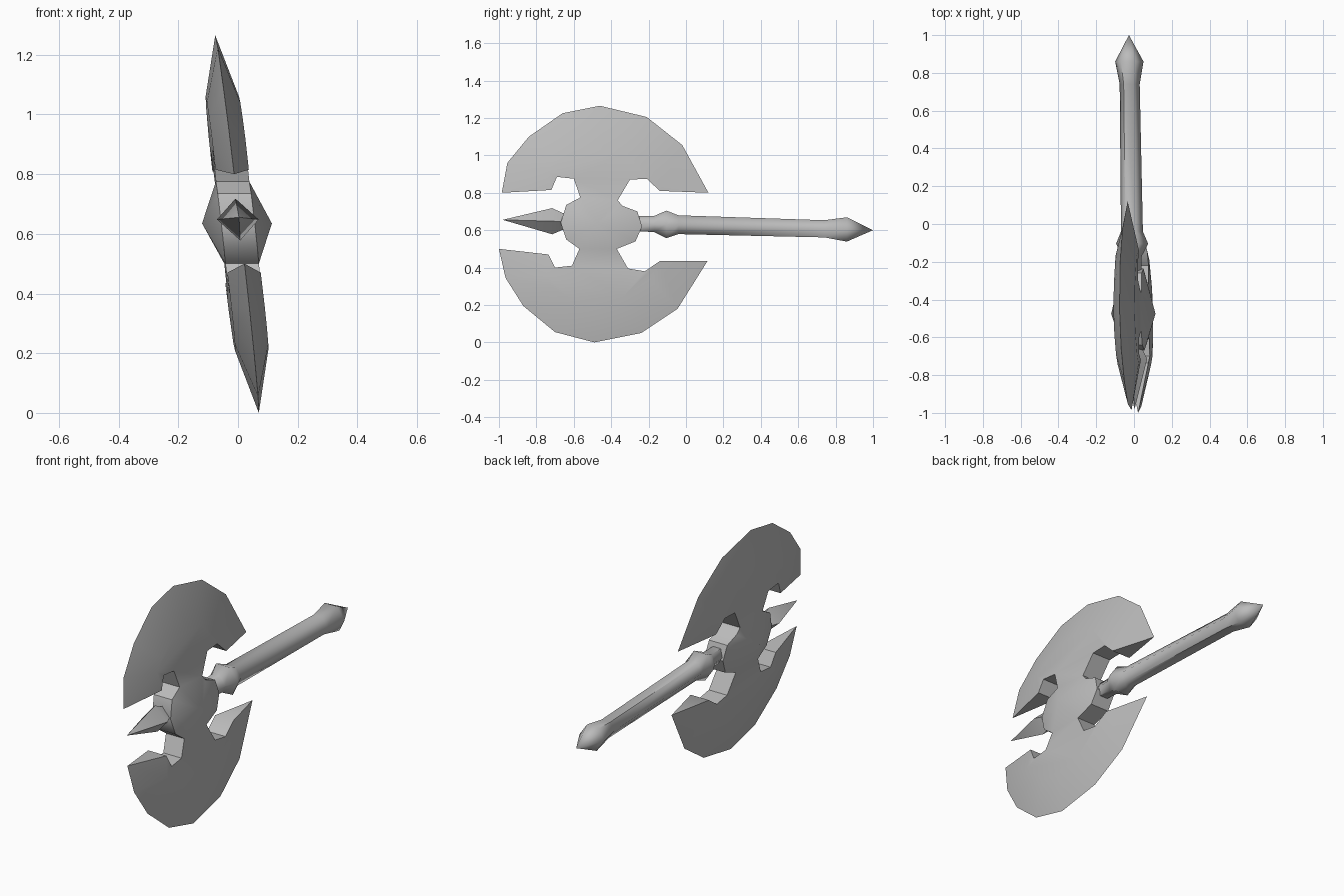
import bpy, bmesh, math

if "Cube" in bpy.data.objects:
    bpy.data.objects.remove(bpy.data.objects["Cube"], do_unlink=True)

# One plain grey for the whole weapon
GREY = (0.5, 0.5, 0.5, 1)
steel = bpy.data.materials.new("grey_steel")
steel.use_nodes = True
steel.diffuse_color = GREY
steel.node_tree.nodes["Principled BSDF"].inputs["Base Color"].default_value = GREY


def place(t, y, z):
    """Put a point at offset t from the slightly leaning blade plane."""
    return (t - 0.115 * (z - 0.628) - 0.0115 - 0.0185 * y, y, z)


def finish(name, bm, angle):
    bmesh.ops.remove_doubles(bm, verts=bm.verts, dist=0.0005)
    bmesh.ops.recalc_face_normals(bm, faces=bm.faces)
    mesh = bpy.data.meshes.new(name)
    bm.to_mesh(mesh)
    bm.free()
    mesh.materials.append(steel)
    obj = bpy.data.objects.new(name, mesh)
    bpy.context.collection.objects.link(obj)
    bpy.ops.object.select_all(action='DESELECT')
    obj.select_set(True)
    bpy.context.view_layer.objects.active = obj
    bpy.ops.object.shade_smooth_by_angle(angle=math.radians(angle))


def add_face(bm, points):
    bm.faces.new([bm.verts.new(place(*p)) for p in points])


def lift(points, t):
    return [(t, y, z) for y, z in points]


# Blade outlines in side view: cutting edge, bevel line, notches beside the neck
upper = dict(
    edge=[(-0.985, 0.8), (-0.955, 0.96), (-0.84, 1.1), (-0.66, 1.225),
          (-0.46, 1.265), (-0.21, 1.205), (-0.02, 1.055), (0.12, 0.8)],
    bevel=[(-0.72, 0.815), (-0.74, 0.92), (-0.69, 0.98), (-0.58, 1.04),
           (-0.46, 1.06), (-0.32, 1.02), (-0.17, 0.92), (-0.14, 0.81)],
    front=[(-0.69, 0.885), (-0.6, 0.875), (-0.565, 0.775)],
    back=[(-0.21, 0.875), (-0.3, 0.87), (-0.365, 0.76)])
lower = dict(
    edge=[(-1.0, 0.5), (-0.965, 0.345), (-0.87, 0.195), (-0.7, 0.055),
          (-0.49, 0.0), (-0.24, 0.05), (-0.045, 0.18), (0.115, 0.435)],
    bevel=[(-0.735, 0.47), (-0.75, 0.36), (-0.71, 0.29), (-0.61, 0.23),
           (-0.48, 0.21), (-0.34, 0.24), (-0.19, 0.34), (-0.14, 0.435)],
    front=[(-0.7, 0.4), (-0.61, 0.41), (-0.57, 0.5)],
    back=[(-0.22, 0.38), (-0.31, 0.395), (-0.37, 0.5)])
hub_front = [(-0.64, 0.735), (-0.67, 0.64), (-0.64, 0.55)]
hub_back = [(-0.34, 0.73), (-0.26, 0.7), (-0.235, 0.62), (-0.27, 0.54)]
HALF = 0.056

# Double axe head: both cheeks, then the walls joining them
bm = bmesh.new()
for side in (-1, 1):
    t = side * HALF
    for blade in (upper, lower):
        edge, bevel = lift(blade["edge"], 0), lift(blade["bevel"], t)
        for i in range(len(edge) - 1):
            # Bevel from the cheek down to the sharp edge
            add_face(bm, [edge[i], edge[i + 1], bevel[i + 1]])
            add_face(bm, [edge[i], bevel[i + 1], bevel[i]])
        add_face(bm, bevel + lift(blade["back"], t)
                 + lift(blade["front"][::-1], t))
    # Central hub rising to a point
    hub = lift([upper["front"][-1]] + hub_front + [lower["front"][-1],
               lower["back"][-1]] + hub_back[::-1] + [upper["back"][-1]], t)
    peak = (side * 0.117, -0.475, 0.635)
    for i, p in enumerate(hub):
        add_face(bm, [p, hub[(i + 1) % len(hub)], peak])

for end, key, middle in ((0, "front", hub_front), (-1, "back", hub_back)):
    path = ([upper["bevel"][end]] + upper[key] + middle
            + lower[key][::-1] + [lower["bevel"][end]])
    for (a, b), (c, d) in zip(path, path[1:]):
        add_face(bm, [(-HALF, a, b), (HALF, a, b), (HALF, c, d), (-HALF, c, d)])
    for blade in (upper, lower):
        # Inner face of each horn
        base = blade["bevel"][end]
        add_face(bm, [(0, *blade["edge"][end]), (HALF, *base), (-HALF, *base)])
finish("axe_head", bm, 40)


def shaft(name, profile, sides, angle):
    """Sweep a faceted section along the slightly sloping shaft axis."""
    bm = bmesh.new()
    rings = []
    for y, r in profile:
        rings.append([(r * math.cos(k * math.tau / sides), y,
                       0.628 - 0.028 * y + r * math.sin(k * math.tau / sides))
                      for k in range(sides)])
    for a, b in zip(rings, rings[1:]):
        for k in range(sides):
            n = (k + 1) % sides
            add_face(bm, [a[k], a[n], b[n], b[k]])
    bmesh.ops.remove_doubles(bm, verts=bm.verts, dist=0.0005)
    bmesh.ops.holes_fill(bm, edges=bm.edges, sides=sides)
    finish(name, bm, angle)


# Front spike, and handle with collar and pointed pommel
shaft("front_spike", [(-0.6, 0.045), (-0.66, 0.045), (-0.715, 0.07),
                      (-0.98, 0.0001)], 4, 40)
shaft("handle", [(-0.3, 0.045), (-0.17, 0.05), (-0.105, 0.085), (-0.04, 0.058),
                 (0.74, 0.053), (0.86, 0.075), (1.0, 0.0001)], 6, 62)
